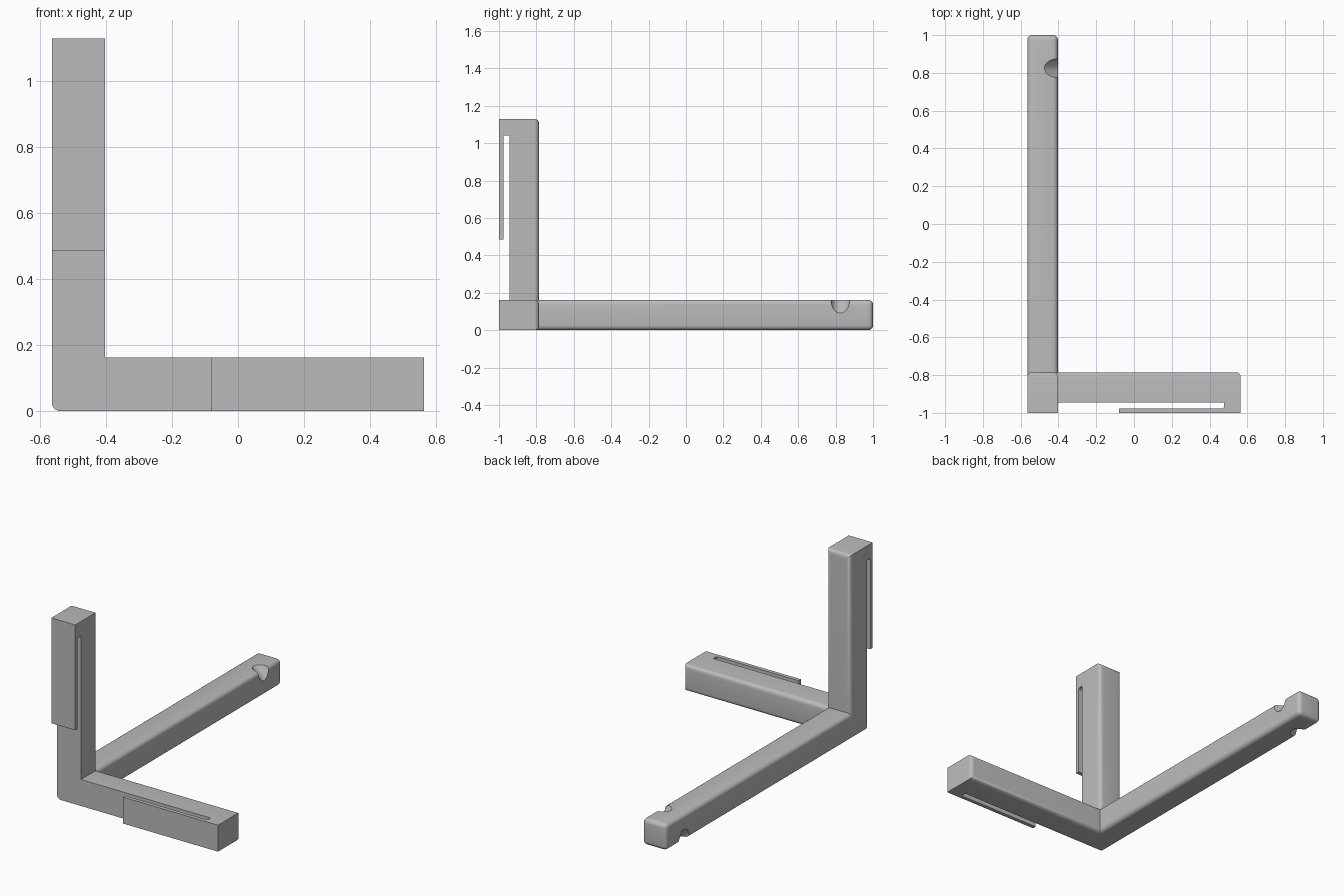
import bpy, bmesh, math
from mathutils import Vector

if "Cube" in bpy.data.objects:
    bpy.data.objects.remove(bpy.data.objects["Cube"])

W = 0.162                  # bar thickness
X0 = -0.565                # outer side of the corner
FRONT, BACK = -0.945, -0.785
ROUND = 0.026

grey = bpy.data.materials.new("plain grey")
grey.use_nodes = True
colour = (0.5, 0.5, 0.5, 1)
grey.diffuse_color = colour
grey.node_tree.nodes["Principled BSDF"].inputs["Base Color"].default_value = colour


def make_object(name, bm):
    bmesh.ops.recalc_face_normals(bm, faces=bm.faces)
    mesh = bpy.data.meshes.new(name)
    bm.to_mesh(mesh)
    bm.free()
    mesh.materials.append(grey)
    obj = bpy.data.objects.new(name, mesh)
    bpy.context.collection.objects.link(obj)
    return obj


def smooth(obj):
    bpy.ops.object.select_all(action="DESELECT")
    obj.select_set(True)
    bpy.context.view_layer.objects.active = obj
    bpy.ops.object.shade_smooth_by_angle(angle=math.radians(35))


def round_edges(bm, rule):
    edges = [e for e in bm.edges if rule(*[v.co for v in e.verts])]
    bmesh.ops.bevel(bm, geom=edges, offset=ROUND, segments=6, profile=0.5, affect="EDGES")


# Outline of an arm with a spring clip: distance along the arm, depth
CLIP = [(0.08, BACK), (1.13, BACK), (1.13, -1), (0.485, -1), (0.485, -0.977),
        (1.035, -0.977), (1.042, -0.97), (1.042, FRONT), (0.08, FRONT)]


def clip_arm(name, place):
    bm = bmesh.new()
    face = bm.faces.new([bm.verts.new(place(s, y, 0)) for s, y in CLIP])
    side = place(0, 0, W) - place(0, 0, 0)
    new = bmesh.ops.extrude_face_region(bm, geom=[face])["geom"]
    bmesh.ops.translate(bm, verts=[g for g in new if isinstance(g, bmesh.types.BMVert)], vec=side)
    bmesh.ops.recalc_face_normals(bm, faces=bm.faces)
    start = place(0.08, 0, 0)

    def on_back(a, b):
        mid = (a + b) / 2
        at_start = abs((a - b).dot(side)) > 0.001 and (
            abs(mid.x - start.x) < 0.001 or abs(mid.z - start.z) < 0.001)
        return abs(a.y - BACK) < 0.001 and abs(b.y - BACK) < 0.001 and not at_start

    round_edges(bm, on_back)
    smooth(make_object(name, bm))


clip_arm("side_clip_arm", lambda s, y, t: Vector((X0 + s, y, t)))
clip_arm("upright_clip_arm", lambda s, y, t: Vector((X0 + t, y, s)))

# Long arm, rounded on every edge except around its front face
bm = bmesh.new()
bmesh.ops.create_cube(bm, size=1)
for v in bm.verts:
    v.co = (X0 + (v.co.x + 0.5) * W, FRONT if v.co.y < 0 else 1, (v.co.z + 0.5) * W)
round_edges(bm, lambda a, b: a.y > 0 or b.y > 0)
long_arm = make_object("long_arm", bm)

# Slanted round notches across two opposite edges near the tip
for name, x, z in (("upper_notch_cutter", X0 + W, W), ("lower_notch_cutter", X0, 0)):
    bm = bmesh.new()
    bmesh.ops.create_cone(bm, cap_ends=True, segments=48, radius1=0.05, radius2=0.05, depth=0.5)
    cutter = make_object(name, bm)
    cutter.location = (x, 0.825, z)
    cutter.rotation_euler = (0, math.radians(-45), 0)
    cutter.hide_render = True
    cut = long_arm.modifiers.new(name, "BOOLEAN")
    cut.operation = "DIFFERENCE"
    cut.solver = "EXACT"
    cut.object = cutter

# Apply the cuts, then drop the cutters
smooth(long_arm)
for cut in list(long_arm.modifiers):
    if cut.type == "BOOLEAN":
        cutter = cut.object
        bpy.ops.object.modifier_apply(modifier=cut.name)
        bpy.data.objects.remove(cutter)
smooth(long_arm)
